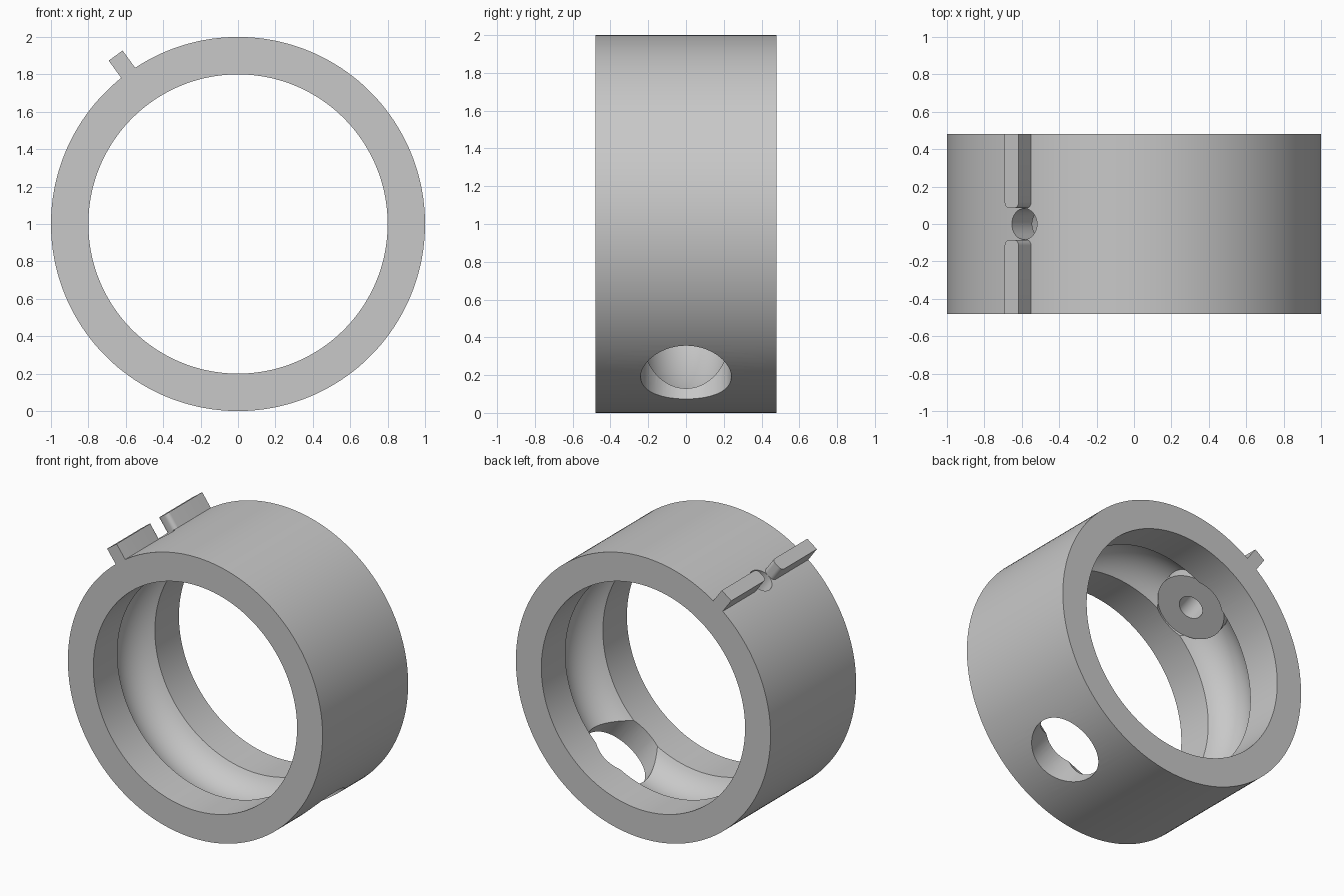
import bpy, bmesh, math
from mathutils import Matrix

if "Cube" in bpy.data.objects:
    bpy.data.objects.remove(bpy.data.objects["Cube"])

TILT = math.radians(-36)      # rib and holes lie on an axis tilted to the left
HALF_W = 0.48


def new_object(name, bm):
    bmesh.ops.recalc_face_normals(bm, faces=bm.faces[:])
    mesh = bpy.data.meshes.new(name)
    bm.to_mesh(mesh)
    bm.free()
    ob = bpy.data.objects.new(name, mesh)
    bpy.context.collection.objects.link(ob)
    return ob


def lathe(name, profile, segs=180):
    """Closed (radius, y) profile turned around the y axis."""
    bm = bmesh.new()
    rings = []
    for i in range(segs):
        a = 2 * math.pi * i / segs
        rings.append([bm.verts.new((r * math.sin(a), y, r * math.cos(a))) for r, y in profile])
    n = len(profile)
    for i in range(segs):
        p, q = rings[i], rings[(i + 1) % segs]
        for j in range(n):
            k = (j + 1) % n
            bm.faces.new((p[j], p[k], q[k], q[j]))
    return new_object(name, bm)


def prism(name, outline, z0, z1):
    """Flat (x, y) outline extruded from z0 to z1."""
    bm = bmesh.new()
    face = bm.faces.new([bm.verts.new((x, y, z0)) for x, y in outline])
    top = bmesh.ops.extrude_face_region(bm, geom=[face])
    verts = [v for v in top["geom"] if isinstance(v, bmesh.types.BMVert)]
    bmesh.ops.translate(bm, verts=verts, vec=(0, 0, z1 - z0))
    return new_object(name, bm)


def circle(r, n):
    return [(r * math.cos(2 * math.pi * (i + 0.5) / n), r * math.sin(2 * math.pi * (i + 0.5) / n))
            for i in range(n)]


def combine(target, tool, operation):
    mod = target.modifiers.new("combine", "BOOLEAN")
    mod.operation, mod.solver, mod.object = operation, "EXACT", tool
    bpy.context.view_layer.objects.active = target
    bpy.ops.object.modifier_apply(modifier=mod.name)
    bpy.data.objects.remove(tool)


# Ring with a round groove inside
groove_r, groove_mid, land = 0.233, 0.7, 0.8
edge = math.acos((land - groove_mid) / groove_r)
arc = [(groove_mid + groove_r * math.cos(edge * t / 10), groove_r * math.sin(edge * t / 10))
       for t in range(-10, 11)]
ring = lathe("ring", [(1, HALF_W), (1, -HALF_W), (land, -HALF_W)] + arc + [(land, HALF_W)])

# Split outer rib, inner ends rounded
w, gap, fil = 0.046, 0.085, 0.03
for side in (-1, 1):
    outline = [(-w, HALF_W), (w, HALF_W)]
    for cx, start in ((w - fil, 0), (-w + fil, 90)):
        for k in range(7):
            a = math.radians(start + 15 * k)
            outline.append((cx + fil * math.cos(a), gap + fil - fil * math.sin(a)))
    combine(ring, prism("rib", [(x, y * side) for x, y in outline], 0.97, 1.113), "UNION")

# Flat boss in the groove, opposite access hole, small hole through the boss
combine(ring, prism("boss", circle(0.2385, 64), 0.74, 0.96), "UNION")
combine(ring, prism("access_cutter", circle(0.24, 64), -1.2, 0.812), "DIFFERENCE")
combine(ring, prism("pin_cutter", circle(0.083, 40), 0.6, 1.3), "DIFFERENCE")

# Tilt and stand on the ground
ring.data.transform(Matrix.Translation((0, 0, 1)) @ Matrix.Rotation(TILT, 4, "Y"))

grey = bpy.data.materials.new("plain grey")
grey.diffuse_color = (0.58, 0.58, 0.58, 1)
grey.use_nodes = True
grey.node_tree.nodes["Principled BSDF"].inputs["Base Color"].default_value = grey.diffuse_color
ring.data.materials.clear()
ring.data.materials.append(grey)

bpy.ops.object.select_all(action="DESELECT")
ring.select_set(True)
bpy.context.view_layer.objects.active = ring
bpy.ops.object.shade_smooth_by_angle(angle=math.radians(30))
